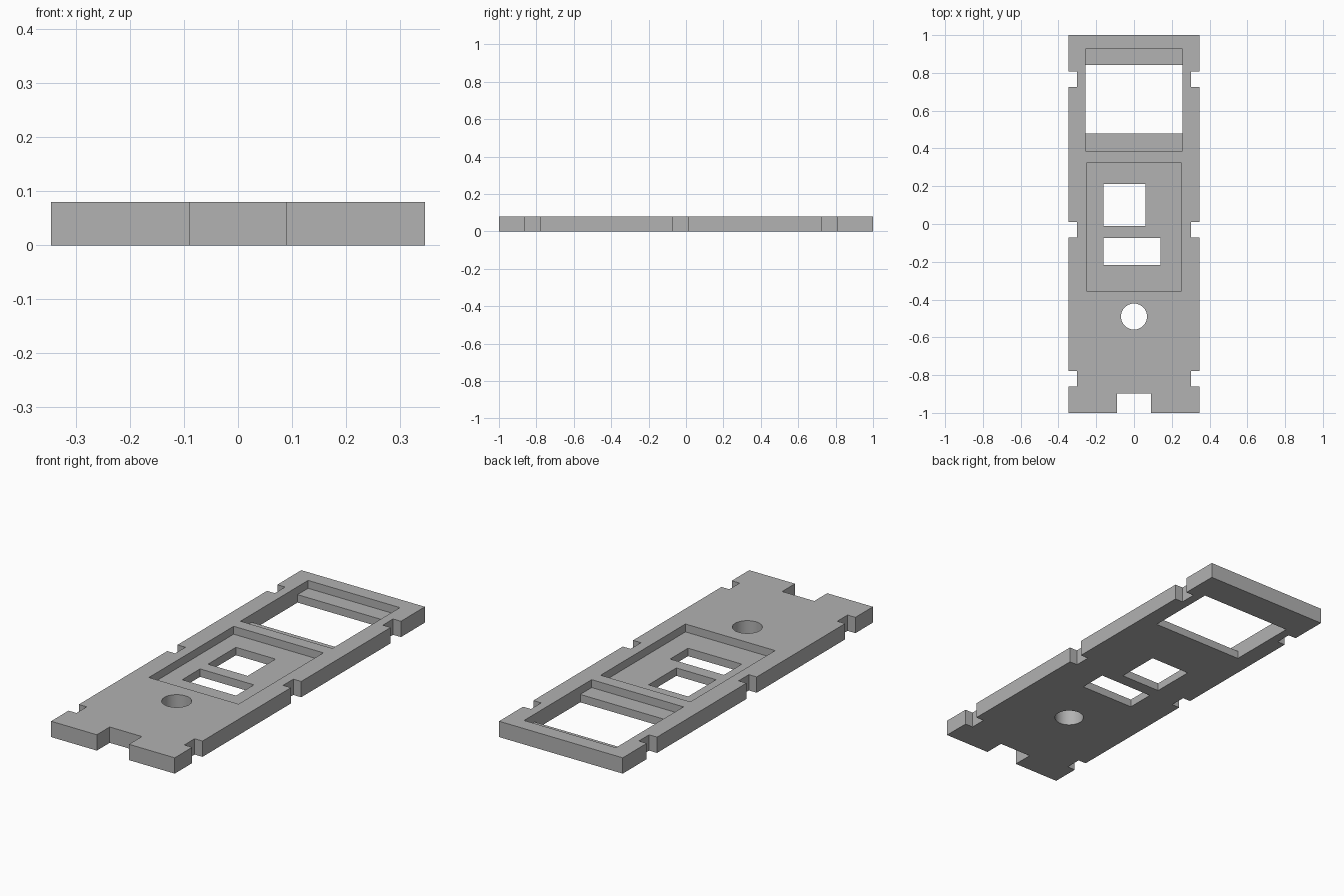
import bpy
import bmesh
from mathutils import Matrix, Vector

cube = bpy.data.objects.get("Cube")
if cube:
    bpy.data.objects.remove(cube, do_unlink=True)

HALF_WIDTH, THICK, FLOOR = 0.346, 0.08, 0.04

grey = bpy.data.materials.new("plain_grey")
grey.use_nodes = True
colour = (0.445, 0.445, 0.445, 1)
grey.diffuse_color = colour
grey.node_tree.nodes["Principled BSDF"].inputs["Base Color"].default_value = colour


def finish(name, bm):
    mesh = bpy.data.meshes.new(name)
    bm.to_mesh(mesh)
    bm.free()
    mesh.materials.append(grey)
    obj = bpy.data.objects.new(name, mesh)
    bpy.context.collection.objects.link(obj)
    return obj


def box(name, x0, x1, y0, y1, z0=-0.1, z1=0.2):
    bm = bmesh.new()
    low, high = Vector((x0, y0, z0)), Vector((x1, y1, z1))
    place = Matrix.Translation((low + high) / 2) @ Matrix.Diagonal((high - low).to_4d())
    bmesh.ops.create_cube(bm, size=1, matrix=place)
    return finish(name, bm)


def cylinder(name, x, y, radius):
    bm = bmesh.new()
    bmesh.ops.create_cone(bm, cap_ends=True, segments=48, radius1=radius, radius2=radius,
                          depth=0.5, matrix=Matrix.Translation((x, y, 0)))
    return finish(name, bm)


# Main plate
panel = box("panel", -HALF_WIDTH, HALF_WIDTH, -1, 1, 0, THICK)

# Recesses, windows, screw hole and front slot
cutters = [
    box("screen_recess", -0.257, 0.257, 0.387, 0.927, FLOOR),
    box("screen_opening", -0.257, 0.257, 0.478, 0.843),
    box("board_recess", -0.251, 0.251, -0.354, 0.324, FLOOR),
    box("square_window", -0.161, 0.061, -0.01, 0.213),
    box("wide_window", -0.161, 0.14, -0.216, -0.073),
    cylinder("round_hole", 0, -0.49, 0.069),
    box("front_slot", -0.09, 0.09, -1.1, -0.897),
]

# Three notches along each long edge
for side in (-1, 1):
    for y in (0.767, -0.03, -0.819):
        x0, x1 = sorted((side * 0.302, side * 0.5))
        cutters.append(box("edge_notch", x0, x1, y - 0.041, y + 0.041))

# Cut the plate, then discard the cutters
bpy.context.view_layer.objects.active = panel
for cutter in cutters:
    cutter.hide_render = True
    cut = panel.modifiers.new(cutter.name, "BOOLEAN")
    cut.operation = "DIFFERENCE"
    cut.solver = "EXACT"
    cut.object = cutter
    bpy.ops.object.modifier_apply(modifier=cut.name)
    bpy.data.objects.remove(cutter, do_unlink=True)

# Smooth the hole wall while keeping every other edge crisp
bpy.ops.object.select_all(action="DESELECT")
panel.select_set(True)
bpy.ops.object.shade_smooth_by_angle()
